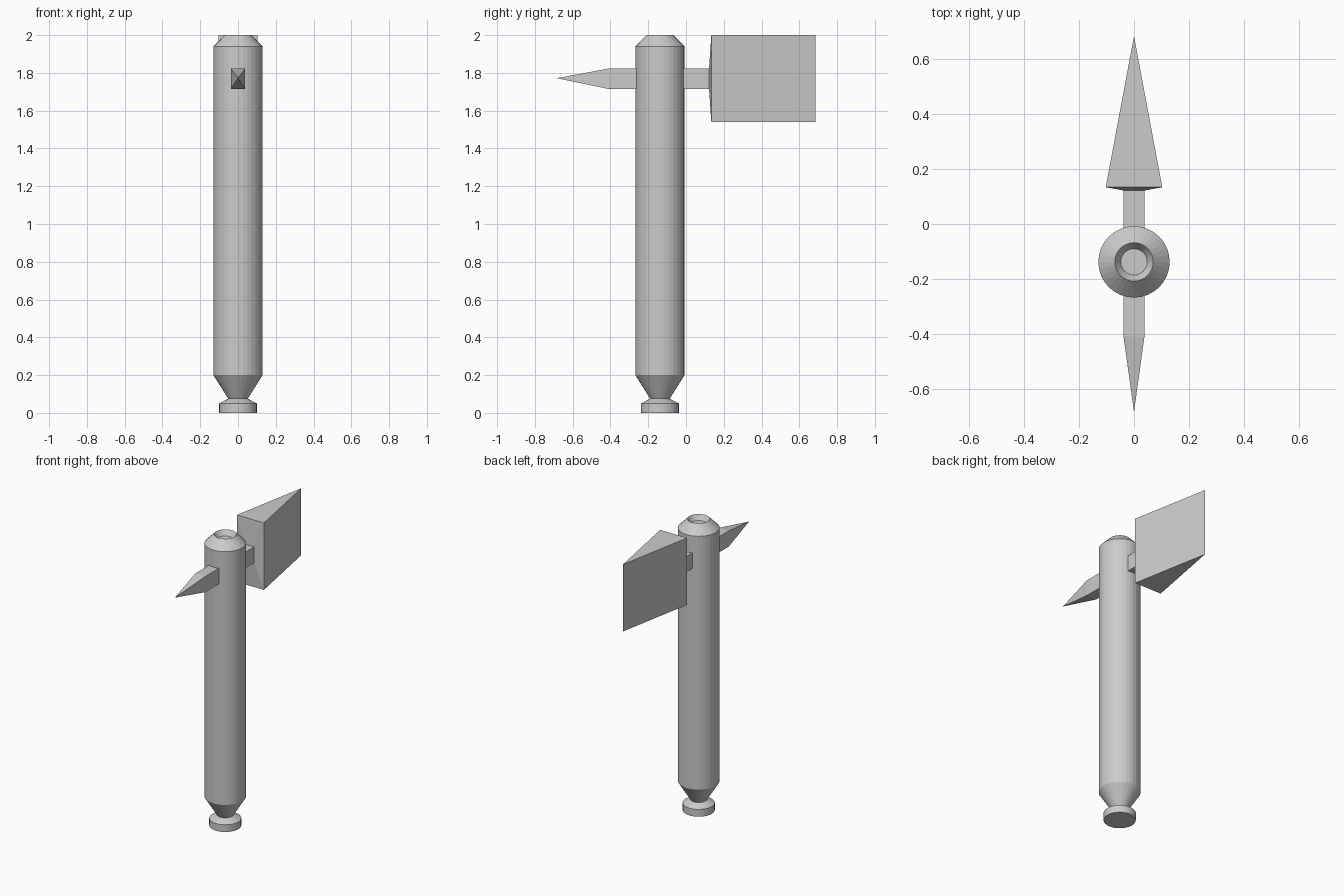
import bpy, bmesh, math

if "Cube" in bpy.data.objects:
    bpy.data.objects.remove(bpy.data.objects["Cube"])

HANDLE_Y = -0.138
BAR_X, BAR_Z0, BAR_Z1 = 0.038, 1.715, 1.823


def finish(name, bm):
    bmesh.ops.remove_doubles(bm, verts=bm.verts[:], dist=1e-5)
    bmesh.ops.recalc_face_normals(bm, faces=bm.faces[:])
    mesh = bpy.data.meshes.new(name)
    bm.to_mesh(mesh)
    bm.free()
    obj = bpy.data.objects.new(name, mesh)
    bpy.context.collection.objects.link(obj)
    return obj


def skin(name, rings, caps=(True, True)):
    """Join successive rings of points with quads; collapsed points get welded."""
    bm = bmesh.new()
    rows = [[bm.verts.new(p) for p in ring] for ring in rings]
    n = len(rows[0])
    for a, b in zip(rows, rows[1:]):
        for i in range(n):
            j = (i + 1) % n
            bm.faces.new((a[i], a[j], b[j], b[i]))
    if caps[0]:
        bm.faces.new(rows[0])
    if caps[1]:
        bm.faces.new(rows[-1])
    return finish(name, bm)


def circle(r, z, n=32):
    return [(r * math.cos(2 * math.pi * i / n),
             HANDLE_Y + r * math.sin(2 * math.pi * i / n), z) for i in range(n)]


def rect(y, x, z0, z1):
    return [(-x, y, z0), (x, y, z0), (x, y, z1), (-x, y, z1)]


# Handle with pommel, tapered neck and a recessed cap
profile = [(0.10, 0), (0.10, 0.05), (0.052, 0.075), (0.13, 0.20),
           (0.13, 1.94), (0.07, 2.0), (0.048, 1.965)]
skin("handle", [circle(r, z) for r, z in profile])

# Rear spike, starting inside the handle
skin("spike", [rect(HANDLE_Y, BAR_X, BAR_Z0, BAR_Z1),
               rect(-0.41, BAR_X, BAR_Z0, BAR_Z1),
               rect(-0.685, 0, 1.772, 1.772)], caps=(True, False))

# Socket bar flaring into the wedge-shaped blade
skin("axe_blade", [rect(HANDLE_Y, BAR_X, BAR_Z0, BAR_Z1),
                   rect(0.122, BAR_X, BAR_Z0, BAR_Z1),
                   rect(0.134, 0.103, 1.54, 2.0),
                   rect(0.685, 0, 1.54, 2.0)], caps=(True, False))
